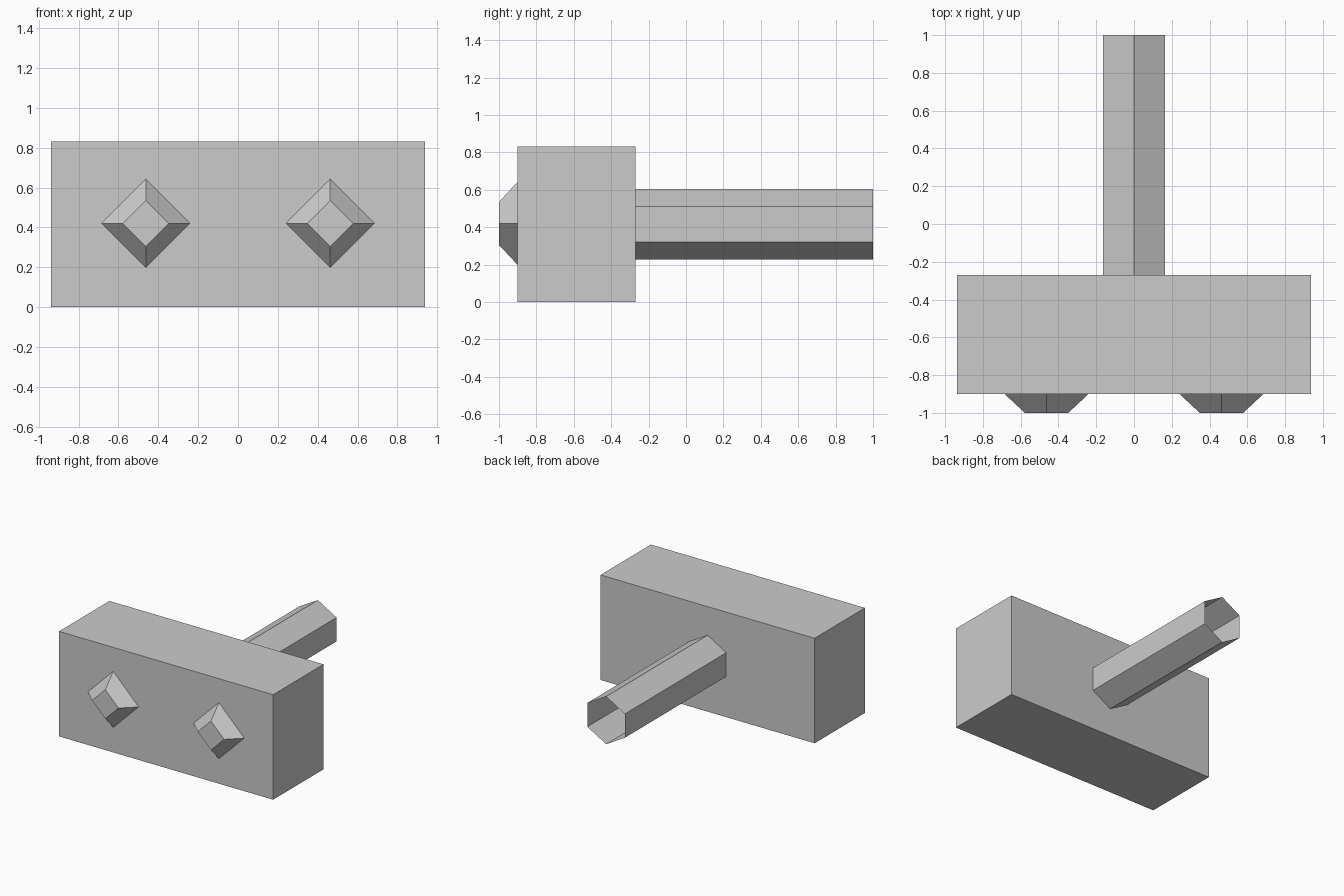
import bpy
import math
from mathutils import Matrix

cube = bpy.data.objects.get("Cube")
if cube:
    bpy.data.objects.remove(cube, do_unlink=True)

# Single plain grey
grey = bpy.data.materials.new("plain grey")
grey.use_nodes = True
colour = (0.6, 0.6, 0.6, 1)
grey.diffuse_color = colour
grey.node_tree.nodes["Principled BSDF"].inputs["Base Color"].default_value = colour

MID_Z = 0.416


def finish(name):
    """Name the active part, bake its transform and colour it."""
    obj = bpy.context.object
    obj.name = obj.data.name = name
    obj.data.transform(obj.matrix_basis)
    obj.matrix_basis = Matrix.Identity(4)
    obj.data.materials.append(grey)
    return obj


# Rectangular head block
bpy.ops.mesh.primitive_cube_add(size=1, location=(0, -0.585, MID_Z))
bpy.context.object.scale = (1.876, 0.63, 2 * MID_Z)
finish("head_block")

# Hollow hexagonal handle, point upwards and open at the end
bpy.ops.mesh.primitive_cylinder_add(
    vertices=6, radius=0.189, depth=1.27, end_fill_type='NOTHING',
    location=(0, 0.365, MID_Z), rotation=(math.pi / 2, 0, 0))
finish("hex_handle")

# Tapered diamond studs on the front
for side, x in (("right", -0.463), ("left", 0.463)):
    bpy.ops.mesh.primitive_cone_add(
        vertices=4, radius1=0.222, radius2=0.115, depth=0.1,
        location=(x, -0.95, MID_Z + 0.004), rotation=(math.pi / 2, 0, 0))
    finish(side + "_stud")
